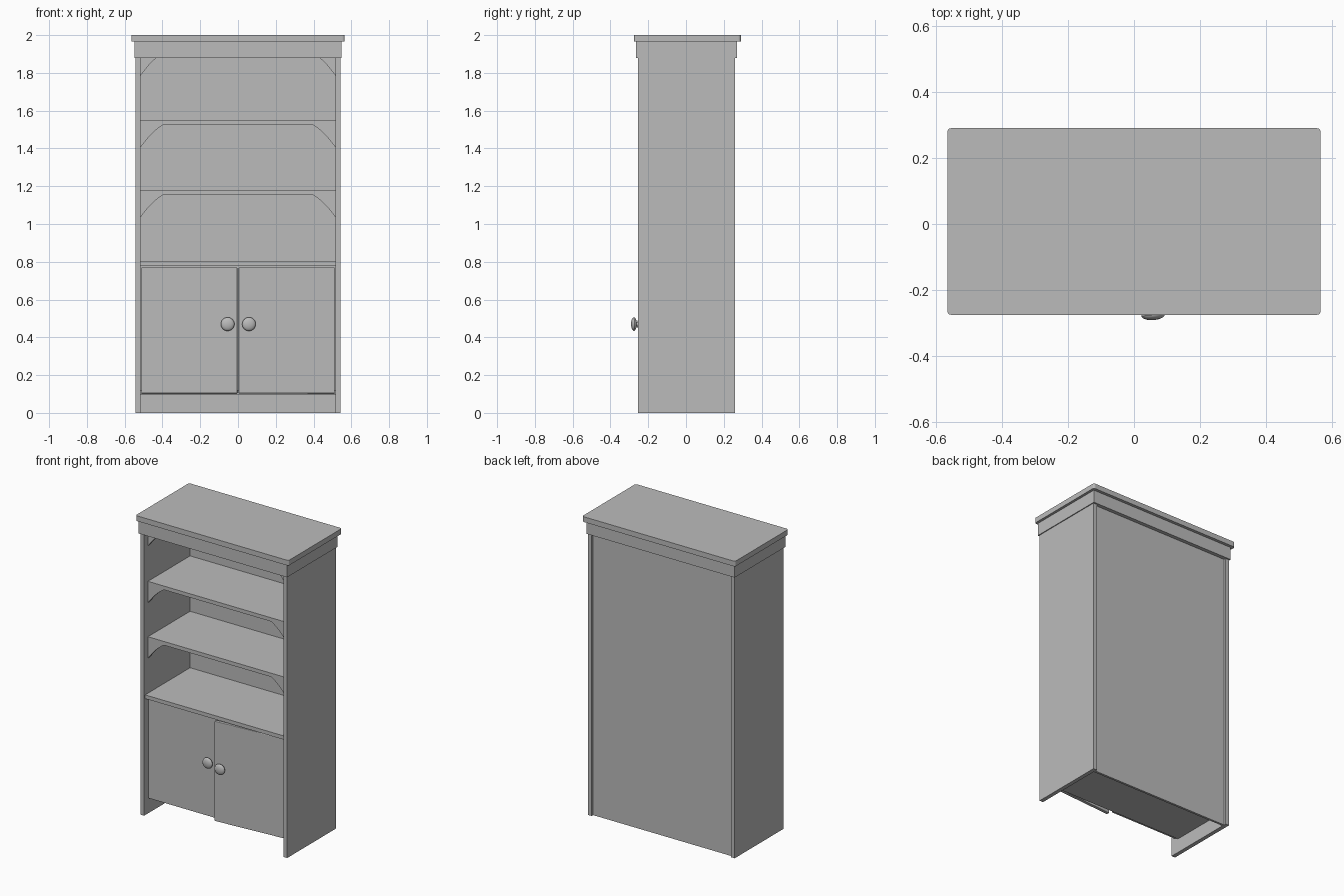
import bpy
from math import sin, cos, pi
from mathutils import Matrix

cube = bpy.data.objects.get("Cube")
if cube:
    bpy.data.objects.remove(cube, do_unlink=True)

grey = bpy.data.materials.new("plain grey")
grey.use_nodes = True
colour = (0.5, 0.5, 0.5, 1)
grey.diffuse_color = colour
grey.node_tree.nodes["Principled BSDF"].inputs["Base Color"].default_value = colour


def make(name, verts, faces):
    mesh = bpy.data.meshes.new(name)
    mesh.from_pydata(verts, [], faces)
    mesh.materials.append(grey)
    obj = bpy.data.objects.new(name, mesh)
    bpy.context.collection.objects.link(obj)
    return obj


def prism(name, outline, place):
    """Extrude an outline between two ends; place(u, v, end) gives a point."""
    n = len(outline)
    verts = [place(u, v, end) for end in (0, 1) for u, v in outline]
    sides = [(i, (i + 1) % n, (i + 1) % n + n, i + n) for i in range(n)]
    caps = [tuple(reversed(range(n))), tuple(range(n, 2 * n))]
    return make(name, verts, sides + caps)


def box(name, x, y, z, bevel=0):
    outline = [(x[0], y[0]), (x[1], y[0]), (x[1], y[1]), (x[0], y[1])]
    obj = prism(name, outline, lambda u, v, end: (u, v, z[end]))
    if bevel:
        mod = obj.modifiers.new("soft edges", 'BEVEL')
        mod.width, mod.segments = bevel, 2
    return obj


def plate(name, x, y, z, radius):
    """Board with rounded vertical corners."""
    outline = []
    for k, (cx, cy) in enumerate([(1, 1), (0, 1), (0, 0), (1, 0)]):
        for a in range(4):
            t = (k + a / 3) * pi / 2
            outline.append((x[cx] + radius * (cos(t) - (1 if cx else -1)),
                            y[cy] + radius * (sin(t) - (1 if cy else -1))))
    return prism(name, outline, lambda u, v, end: (u, v, z[end]))


INNER, OUTER = 0.515, 0.542
FRONT, BACK, RECESS = -0.255, 0.26, -0.215

# Carcass
for side, s in (("right", -1), ("left", 1)):
    box(side + "_side_panel", sorted((s * INNER, s * OUTER)), (FRONT, BACK), (0, 1.965))
box("back_panel", (-INNER, INNER), (0.23, 0.245), (0, 1.965))
box("ceiling", (-INNER, INNER), (RECESS, 0.23), (1.905, 1.965))

# Shelves
box("bottom_board", (-INNER, INNER), (-0.195, 0.23), (0.095, 0.12))
box("cabinet_top", (-INNER, INNER), (-0.245, 0.23), (0.778, 0.803))
for name, top in (("lower_shelf", 1.18), ("upper_shelf", 1.55)):
    box(name, (-INNER, INNER), (RECESS, 0.23), (top - 0.025, top))

# Cornice frame and top board
X, Y0, Y1, Z = 0.548, -0.265, 0.27, (1.88, 1.965)
box("cornice_front", (-X, X), (Y0, FRONT), Z)
box("cornice_back", (-X, X), (BACK - 0.015, Y1), Z)
for side, s in (("right", -1), ("left", 1)):
    box("cornice_" + side, sorted((s * OUTER, s * X)), (FRONT, BACK - 0.015), Z)
plate("top_board", (-0.565, 0.565), (-0.275, 0.29), (1.965, 2), 0.012)

# Curved brackets under the shelves
SIZE = 0.118
curve = [(SIZE * i / 8, -SIZE * (1 - i / 8) + 0.1 * SIZE * sin(pi * i / 8)) for i in range(9)]
for level, z in (("lower", 1.155), ("middle", 1.525), ("top", 1.905)):
    for side, s in (("right", -1), ("left", 1)):
        prism(f"{level}_bracket_{side}", [(0, 0)] + curve,
              lambda u, v, end: (s * (INNER - u), (RECESS, RECESS + 0.02)[end], z + v))

# Doors with turned knobs; the left one stands slightly ajar
profile = [(0, 0), (0.012, 0), (0.012, -0.012)]
profile += [(0.036 * sin(pi * i / 10), -0.025 + 0.015 * cos(pi * i / 10)) for i in range(2, 10)]
profile.append((0, -0.04))
SEG = 32
DOOR = -0.218
for side, s in (("right", -1), ("left", 1)):
    door = box(side + "_door", sorted((s * 0.003, s * 0.512)), (DOOR, DOOR + 0.022),
               (0.103, 0.77), 0.004)
    verts = [(s * 0.055 + r * cos(2 * pi * k / SEG), DOOR + d, 0.47 + r * sin(2 * pi * k / SEG))
             for r, d in profile for k in range(SEG)]
    faces = [(i * SEG + k, i * SEG + (k + 1) % SEG, (i + 1) * SEG + (k + 1) % SEG, (i + 1) * SEG + k)
             for i in range(len(profile) - 1) for k in range(SEG)]
    knob = make(side + "_knob", verts, faces)
    if s > 0:
        hinge = Matrix.Translation((0.512, DOOR, 0))
        swing = hinge @ Matrix.Rotation(0.072, 4, 'Z') @ hinge.inverted()
        door.data.transform(swing)
        knob.data.transform(swing)

# Consistent normals and smooth knobs
import bmesh
for obj in bpy.context.collection.objects:
    if obj.type != 'MESH' or grey.name not in obj.data.materials:
        continue
    bm = bmesh.new()
    bm.from_mesh(obj.data)
    bmesh.ops.remove_doubles(bm, verts=bm.verts, dist=0.00001)
    bmesh.ops.recalc_face_normals(bm, faces=bm.faces)
    bm.to_mesh(obj.data)
    bm.free()
    obj.select_set("knob" in obj.name)
    if "knob" in obj.name:
        bpy.context.view_layer.objects.active = obj
bpy.ops.object.shade_smooth_by_angle()
